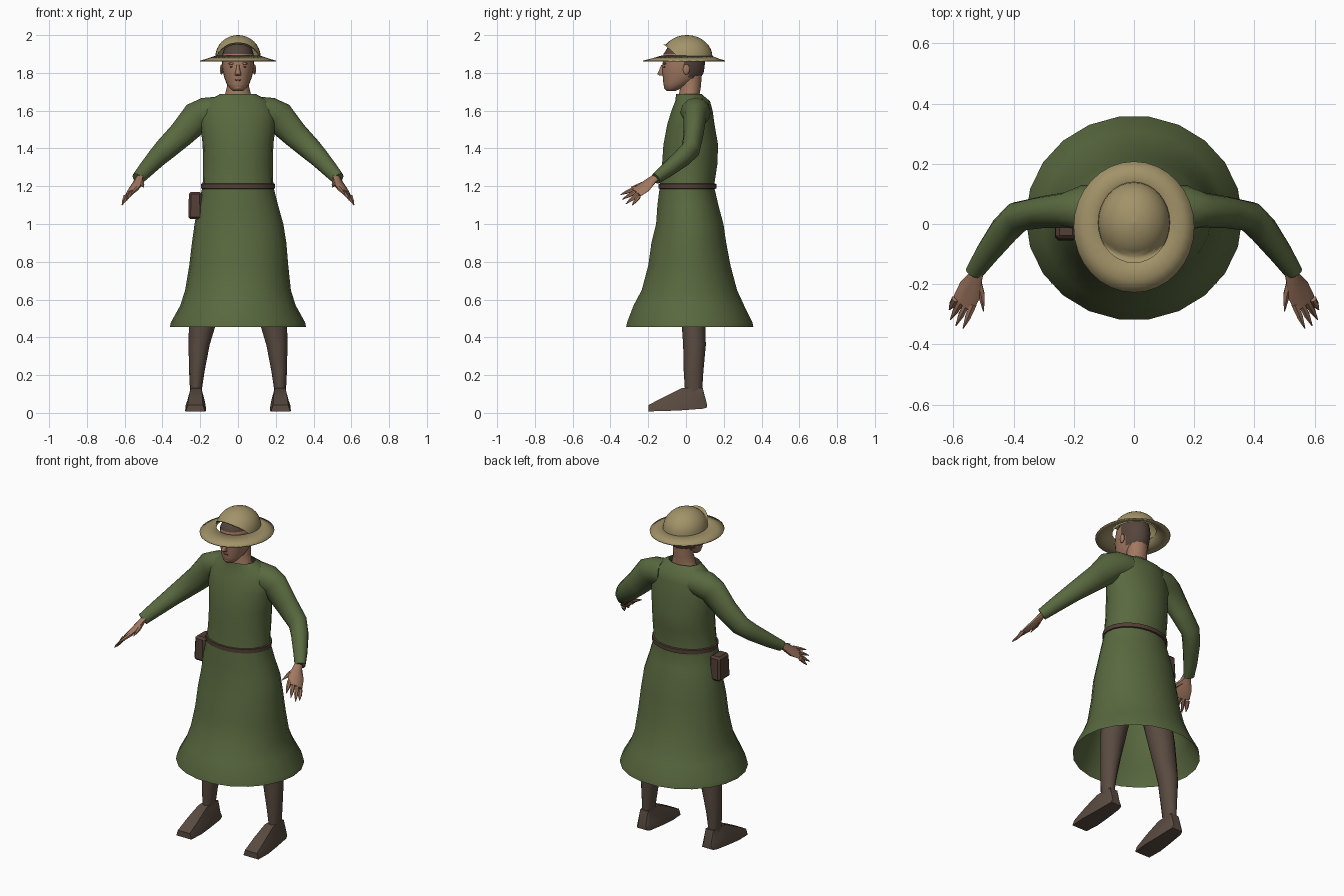
import bpy, bmesh, math
from mathutils import Vector

default = bpy.data.objects.get("Cube")
if default:
    bpy.data.objects.remove(default, do_unlink=True)

X, Z = Vector((1, 0, 0)), Vector((0, 0, 1))


def material(name, *rgb):
    mat = bpy.data.materials.new(name)
    mat.use_nodes = True
    mat.diffuse_color = (*rgb, 1)
    mat.node_tree.nodes["Principled BSDF"].inputs["Base Color"].default_value = (*rgb, 1)
    return mat


green = material("green cloth", .1, .14, .05)
skin = material("skin", .36, .19, .12)
straw = material("straw", .36, .29, .14)
brown = material("brown leggings", .1, .07, .052)
leather = material("leather", .085, .05, .037)
dark = material("dark hair", .09, .06, .045)


def finish(name, bm, mat, angle=50):
    bmesh.ops.recalc_face_normals(bm, faces=bm.faces)
    mesh = bpy.data.meshes.new(name)
    bm.to_mesh(mesh)
    bm.free()
    obj = bpy.data.objects.new(name, mesh)
    bpy.context.collection.objects.link(obj)
    mesh.materials.append(mat)
    bpy.ops.object.select_all(action="DESELECT")
    obj.select_set(True)
    bpy.context.view_layer.objects.active = obj
    bpy.ops.object.shade_smooth_by_angle(angle=math.radians(angle))
    return obj


def bridge(name, rings, mat, caps=True, angle=50):
    """Joins a row of equal closed rings into one surface."""
    bm = bmesh.new()
    rows = [[bm.verts.new(p) for p in ring] for ring in rings]
    for low, high in zip(rows, rows[1:]):
        for i in range(len(low)):
            j = (i + 1) % len(low)
            bm.faces.new((low[i], low[j], high[j], high[i]))
    if caps:
        bm.faces.new(rows[0])
        bm.faces.new(rows[-1])
    return finish(name, bm, mat, angle)


def loft(name, sections, mat, sides=16, axis=X, along=Z, caps=True, flip=1, angle=50):
    """Sections are x, y, z, half width, half depth; along=None follows the path."""
    centres = [Vector(s[:3]) for s in sections]
    rings = []
    for k, (c, s) in enumerate(zip(centres, sections)):
        t = along or (centres[min(k + 1, len(centres) - 1)] - centres[max(k - 1, 0)]).normalized()
        w = (axis - t * axis.dot(t)).normalized()
        h = t.cross(w)
        ring = []
        for i in range(sides):
            a = math.tau * i / sides
            p = c + w * s[3] * math.cos(a) + h * s[4] * math.sin(a)
            ring.append((p.x * flip, p.y, p.z))
        rings.append(ring)
    return bridge(name, rings, mat, caps, angle)


def blob(name, centre, size, mat):
    bm = bmesh.new()
    bmesh.ops.create_uvsphere(bm, u_segments=10, v_segments=6, radius=1)
    for v in bm.verts:
        v.co = Vector(a * b for a, b in zip(v.co, size)) + Vector(centre)
    return finish(name, bm, mat)


# Robe, open at the hem
loft("robe", [
    (0, .02, .455, .36, .34), (0, .02, .48, .355, .335), (0, .015, .57, .305, .295),
    (0, .018, .65, .28, .255), (.004, .018, .78, .262, .22), (.006, .015, .9, .25, .2),
    (.005, .02, 1, .235, .18), (0, .01, 1.1, .212, .163), (0, .005, 1.2, .187, .145),
    (0, .02, 1.32, .185, .148), (0, .025, 1.42, .187, .146), (0, .026, 1.53, .2, .126),
    (0, .032, 1.6, .195, .11), (0, .035, 1.65, .165, .093), (0, .015, 1.688, .095, .068),
], green, sides=22, caps=False)

# Belt and pouch
loft("belt", [(0, .008, z, .19 + d, .148 + d) for z, d in
              ((1.186, 0), (1.188, .006), (1.212, .006), (1.214, 0))], leather, sides=22)
bm = bmesh.new()
bmesh.ops.create_cube(bm, size=1)
for v in bm.verts:
    taper = .9 if v.co.z > 0 else 1
    v.co = (v.co.x * .075 * taper - .226, v.co.y * .11 * taper, v.co.z * .145 + 1.098)
bmesh.ops.bevel(bm, geom=bm.edges[:], offset=.012, segments=1, affect="EDGES")
finish("pouch", bm, leather, 30)

# Limbs
for flip, side in ((1, "left"), (-1, "right")):
    loft(side + "_sleeve", [
        (.1, .05, 1.6, .08, .075), (.17, .05, 1.59, .08, .08), (.215, .047, 1.567, .06, .085),
        (.3, .04, 1.475, .053, .07), (.385, .025, 1.395, .05, .06), (.43, -.02, 1.35, .048, .052),
        (.49, -.1, 1.285, .038, .042), (.53, -.16, 1.24, .028, .034),
    ], green, sides=12, axis=Vector((0, 1, 0)), along=None, flip=flip)

    # Hand: flat palm with tapering fingers and a thumb
    across = Vector((.1, .03, -.07))
    loft(side + "_palm", [
        (.515, -.14, 1.255, .022, .02), (.525, -.175, 1.235, .026, .018),
        (.545, -.22, 1.195, .045, .018), (.567, -.265, 1.165, .045, .012),
    ], skin, sides=8, axis=across, along=None, flip=flip)
    knuckles = Vector((.564, -.258, 1.168))
    tips = ((.568, -.347, 1.155), (.592, -.338, 1.13), (.61, -.318, 1.106), (.614, -.285, 1.1))
    for i, tip in enumerate(tips):
        base = knuckles + across * (i - 1.5) * .2
        middle = base.lerp(Vector(tip), .55)
        loft(f"{side}_finger_{i + 1}", [(*base, .013, .012), (*middle, .011, .009), (*tip, .002, .002)],
             skin, sides=6, axis=across, along=None, flip=flip)
    loft(side + "_thumb", [(.525, -.18, 1.225, .02, .014), (.507, -.235, 1.21, .013, .011),
                           (.5, -.29, 1.195, .002, .002)],
         skin, sides=6, axis=across, along=None, flip=flip)

    # Leg with a slim ankle
    loft(side + "_leg", [
        (.11, .03, .85, .085, .09), (.165, .035, .6, .08, .075), (.19, .04, .46, .07, .062),
        (.206, .045, .36, .056, .06), (.218, .04, .22, .041, .052), (.222, .04, .14, .033, .047),
        (.222, .04, .11, .03, .045),
    ], brown, sides=12, flip=flip)

    # Wedge shoe: y, sole height, top height, sole half width, top half width
    rings = []
    for y, low, high, wide, narrow in ((.11, .028, .05, .035, .025), (.088, .022, .133, .042, .026),
                                       (-.02, .014, .132, .05, .028), (-.11, .01, .088, .056, .036),
                                       (-.198, .008, .042, .05, .04)):
        x = .222 - y * .02
        rings.append([(flip * (x + dx), y, z) for dx, z in
                      ((-wide, low), (wide, low), (wide * .94, low * .6 + high * .4),
                       (narrow, high), (-narrow, high), (-wide * .94, low * .6 + high * .4))])
    bridge(side + "_shoe", rings, brown, angle=35)

# Neck and head, with hair chosen by position
loft("neck", [(0, .02, 1.63, .085, .06), (0, .018, 1.69, .068, .056), (0, .025, 1.73, .058, .056),
              (0, .025, 1.8, .06, .06)], skin, sides=14)
head = loft("head", [
    (0, -.08, 1.703, .024, .022), (0, -.07, 1.717, .042, .044), (0, -.045, 1.742, .06, .075),
    (0, -.022, 1.775, .073, .1), (0, -.017, 1.8, .079, .11), (0, -.014, 1.83, .084, .112),
    (0, -.01, 1.865, .086, .112), (0, -.01, 1.9, .083, .109), (0, -.005, 1.935, .07, .092),
    (0, 0, 1.965, .04, .05),
], skin, sides=20)
head.data.materials.append(dark)
for face in head.data.polygons:
    x, y, z = face.center
    if z > 1.9 or (y > .005 and z > 1.78):
        face.material_index = 1

# Face features
loft("nose", [(0, -.128, 1.785, .014, .012), (0, -.133, 1.794, .017, .019),
              (0, -.128, 1.815, .011, .014), (0, -.122, 1.843, .007, .008)], skin, sides=8)
blob("lips", (0, -.113, 1.762), (.021, .01, .006), leather)
blob("chin", (0, -.098, 1.724), (.025, .019, .016), skin)
for side in (1, -1):
    name = "left" if side > 0 else "right"
    blob(name + "_eye", (side * .033, -.113, 1.833), (.012, .005, .005), dark)
    blob(name + "_brow", (side * .034, -.113, 1.849), (.019, .008, .006), skin)
    blob(name + "_ear", (side * .087, .002, 1.818), (.009, .018, .028), skin)

# Hat: shallow brim, and a crown whose front edge lifts above the forehead
brim = loft("hat_brim", [(0, -.01, 1.862, .2, .217), (0, -.006, 1.872, .165, .18),
                         (0, .002, 1.889, .115, .13)], straw, sides=32, caps=False)
thick = brim.modifiers.new("thickness", "SOLIDIFY")
thick.thickness = .006
thick.offset = 0

steps = 8
dome = []
for k in range(steps):
    a = math.pi / 2 * k / steps
    dome.append((0, .005, 1.885 + .115 * math.sin(a), .12 * math.cos(a), .135 * math.cos(a)))
dome.append((0, .005, 2, .004, .004))
crown = loft("hat_crown", dome, straw, sides=32, caps=False)
for v in crown.data.vertices:
    if v.co.y < -.05:
        v.co.z = max(v.co.z, 1.893 + (-.05 - v.co.y) * .85)
loft("hat_tip", [(0, .005, 1.998, .005, .005), (0, .005, 2, .004, .004)], straw, sides=32)
